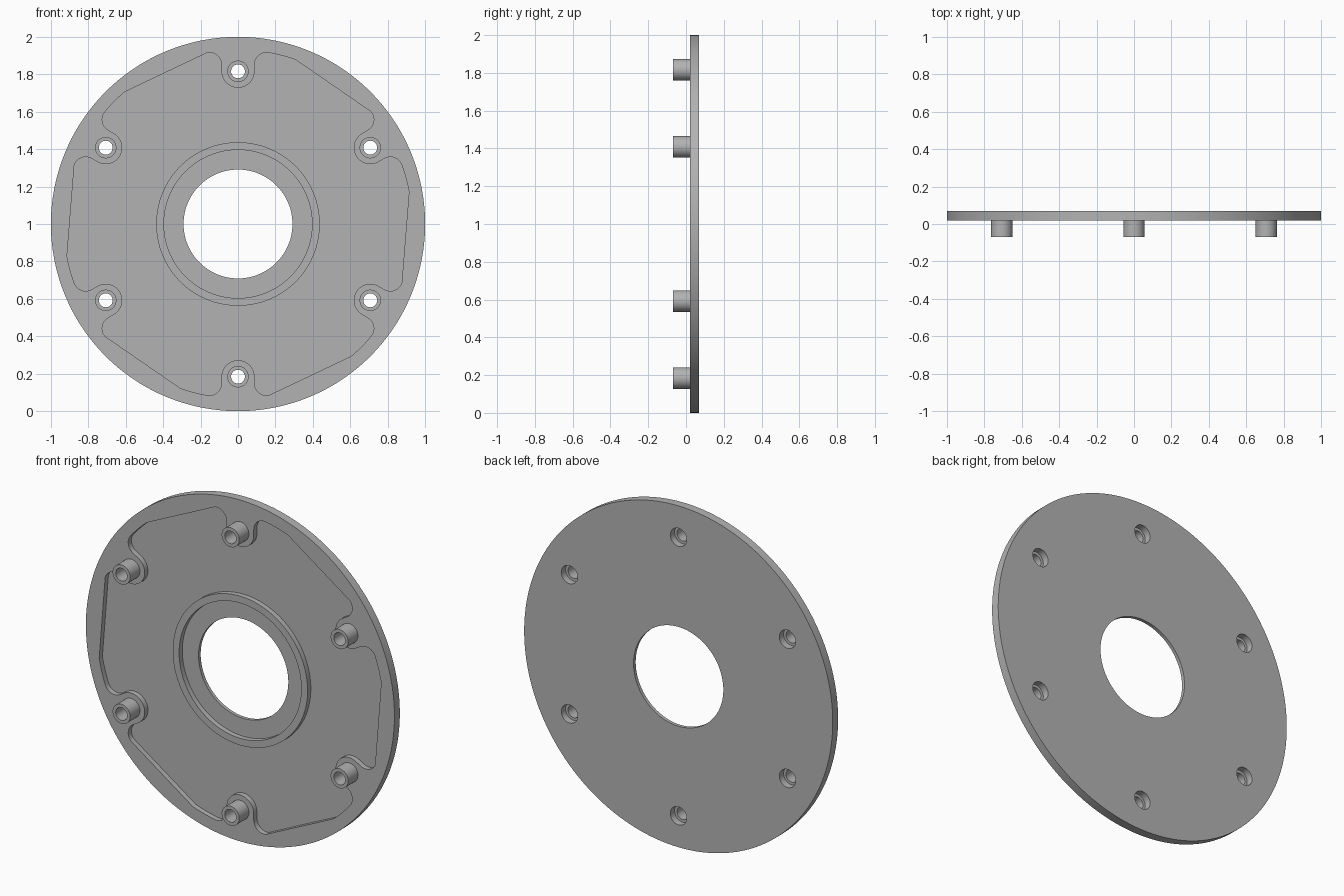
import bpy, bmesh
from math import sin, cos, pi, radians, sqrt, atan2

if "Cube" in bpy.data.objects:
    bpy.data.objects.remove(bpy.data.objects["Cube"], do_unlink=True)

FRONT, FLOOR, BACK, TIP = 0.02, 0.05, 0.07, -0.07
BOLT_R, PAD_R, POCKET_R, FILLET = 0.816, 0.088, 0.93, 0.065

grey = bpy.data.materials.new("grey_metal")
grey.use_nodes = True
grey.diffuse_color = (0.45, 0.45, 0.45, 1)
grey.node_tree.nodes["Principled BSDF"].inputs["Base Color"].default_value = (0.45, 0.45, 0.45, 1)


def arc(cx, cz, r, a0, a1, n):
    return [(cx + r * cos(a0 + (a1 - a0) * i / n), cz + r * sin(a0 + (a1 - a0) * i / n))
            for i in range(n + 1)]


def prism(name, outline, y0, y1):
    """Solid with an x-z outline, extruded along y."""
    bm = bmesh.new()
    face = bm.faces.new([bm.verts.new((x, y0, z + 1)) for x, z in outline])
    ext = bmesh.ops.extrude_face_region(bm, geom=[face])["geom"]
    verts = [v for v in ext if isinstance(v, bmesh.types.BMVert)]
    bmesh.ops.translate(bm, verts=verts, vec=(0, y1 - y0, 0))
    bmesh.ops.recalc_face_normals(bm, faces=bm.faces)
    mesh = bpy.data.meshes.new(name)
    bm.to_mesh(mesh)
    bm.free()
    mesh.materials.append(grey)
    obj = bpy.data.objects.new(name, mesh)
    bpy.context.collection.objects.link(obj)
    return obj


def cylinder(name, r, y0, y1, cx=0, cz=0, n=48):
    return prism(name, arc(cx, cz, r, 0, 2 * pi, n)[:-1], y0, y1)


def combine(target, tool, operation):
    """Apply a boolean and remove its tool."""
    mod = target.modifiers.new("combine", "BOOLEAN")
    mod.operation, mod.solver, mod.object = operation, "EXACT", tool
    tool.hide_render = True
    bpy.context.view_layer.update()
    graph = bpy.context.evaluated_depsgraph_get()
    mesh = bpy.data.meshes.new_from_object(target.evaluated_get(graph))
    target.modifiers.clear()
    target.data = mesh
    bpy.data.objects.remove(tool, do_unlink=True)


def pocket_outline():
    """Six-fold pocket edge: round pad, filleted corners, outer arc."""
    fx = PAD_R + FILLET
    fz = sqrt((POCKET_R - FILLET) ** 2 - fx ** 2)
    end = atan2(fz, fx)
    sector = arc(0, BOLT_R, PAD_R, pi, 2 * pi, 24)
    sector += arc(fx, fz, FILLET, pi, end, 14)
    sector += arc(0, 0, POCKET_R, end, pi / 3 + pi / 2 - end, 20)[1:-1]
    # Left fillet of the next pad, turned back from the mirrored right one
    left = [(-x, z) for x, z in reversed(arc(fx, fz, FILLET, pi, end, 14))]
    t = -pi / 3
    sector += [(x * cos(t) - z * sin(t), x * sin(t) + z * cos(t)) for x, z in left]
    points = []
    for k in range(6):
        a = -k * pi / 3
        points += [(x * cos(a) - z * sin(a), x * sin(a) + z * cos(a)) for x, z in sector]
    return points


# Round plate with the recessed pocket
plate = cylinder("flange_plate", 1.0, FRONT, BACK, n=192)
combine(plate, prism("pocket_cutter", pocket_outline(), FRONT - 0.1, FLOOR), "DIFFERENCE")

# Raised ring around the central bore
ring = cylinder("raised_ring", 0.437, FRONT, FLOOR + 0.01, n=128)
combine(plate, ring, "UNION")
combine(plate, cylinder("ring_cutter", 0.396, FRONT - 0.1, FLOOR, n=128), "DIFFERENCE")
combine(plate, cylinder("bore_cutter", 0.291, -0.2, 0.2, n=128), "DIFFERENCE")

# Six bosses with through holes, counterbored from the back
for k in range(6):
    a = radians(30 + 60 * k)
    x, z = BOLT_R * cos(a), BOLT_R * sin(a)
    combine(plate, cylinder("boss", 0.057, TIP, 0.04, x, z), "UNION")
    combine(plate, cylinder("hole_cutter", 0.037, -0.2, 0.2, x, z), "DIFFERENCE")
    combine(plate, cylinder("counterbore_cutter", 0.053, 0.03, 0.2, x, z), "DIFFERENCE")

bpy.ops.object.select_all(action="DESELECT")
plate.select_set(True)
bpy.context.view_layer.objects.active = plate
bpy.ops.object.shade_smooth_by_angle(angle=radians(30))
